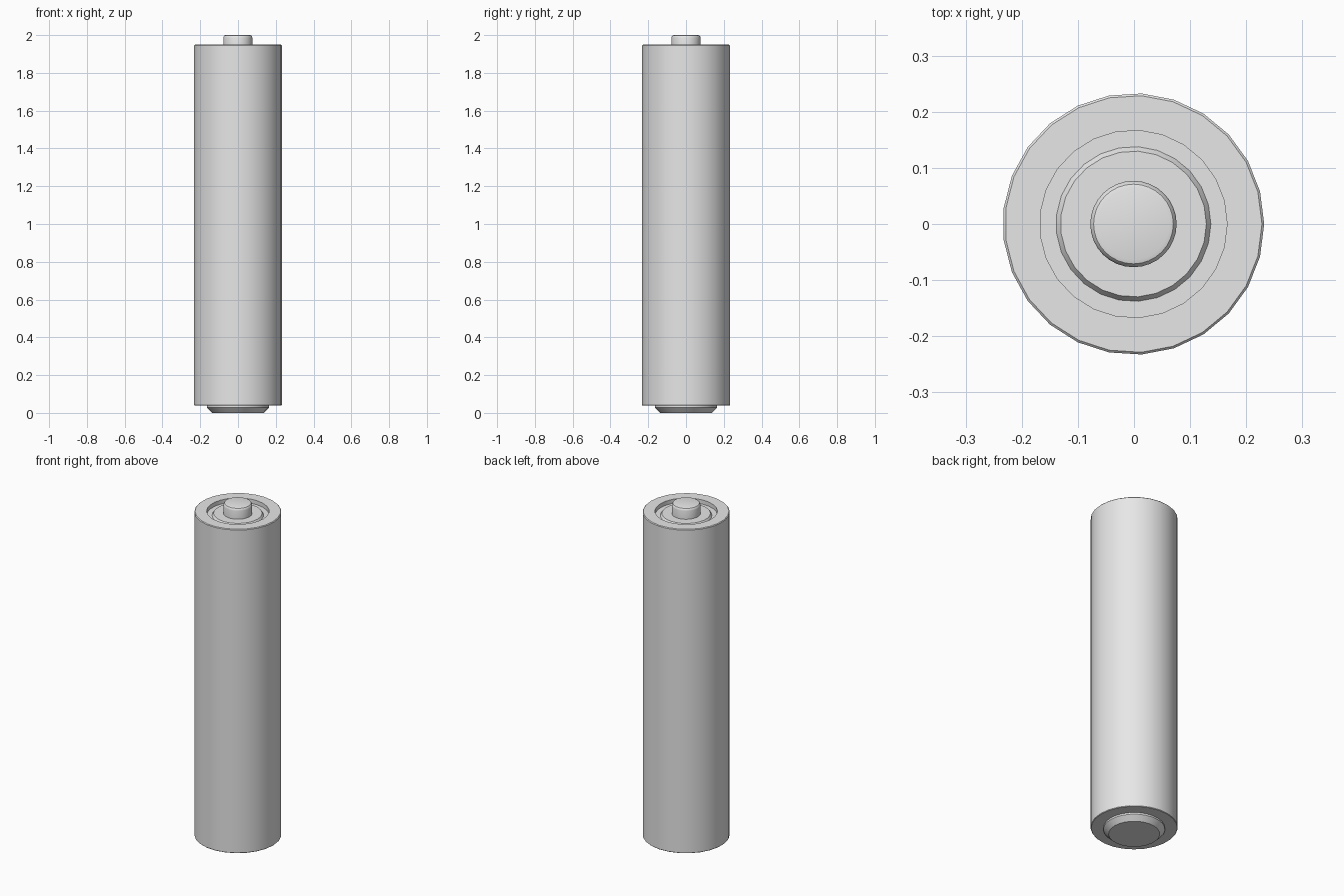
import bpy, bmesh
from math import radians, tau, cos, sin

cube = bpy.data.objects.get("Cube")
if cube:
    bpy.data.objects.remove(cube)

grey = bpy.data.materials.new("light grey")
grey.use_nodes = True
COLOUR = (0.8, 0.8, 0.8, 1)
grey.diffuse_color = COLOUR
grey.node_tree.nodes["Principled BSDF"].inputs["Base Color"].default_value = COLOUR


def lathe(name, profile, sides):
    """Spin a bottom-to-top (radius, z) profile around z; flat ends are capped."""
    bm = bmesh.new()
    rings = [[bm.verts.new((r * cos(tau * i / sides) - 0.001, r * sin(tau * i / sides), z))
              for i in range(sides)] for r, z in profile]
    for low, high in zip(rings, rings[1:]):
        for i in range(sides):
            j = (i + 1) % sides
            bm.faces.new((low[i], low[j], high[j], high[i]))
    bm.faces.new(reversed(rings[0]))
    bm.faces.new(rings[-1])
    mesh = bpy.data.meshes.new(name)
    bm.to_mesh(mesh)
    bm.free()
    mesh.materials.append(grey)
    obj = bpy.data.objects.new(name, mesh)
    bpy.context.collection.objects.link(obj)
    bpy.ops.object.select_all(action='DESELECT')
    obj.select_set(True)
    bpy.context.view_layer.objects.active = obj
    bpy.ops.object.shade_smooth_by_angle(angle=radians(30))
    return obj


# Casing: chamfered base contact, long wall, rim, groove and raised inner disc
lathe("casing", [
    (0.137, 0), (0.165, 0.028), (0.165, 0.038),
    (0.230, 0.038), (0.233, 0.041), (0.233, 1.945), (0.229, 1.949),
    (0.167, 1.949), (0.167, 1.925), (0.138, 1.925), (0.130, 1.937),
], 25)

# Terminal: rounded button on the inner disc
lathe("terminal_button", [
    (0.077, 1.93), (0.077, 1.986), (0.075, 1.993), (0.071, 1.998), (0.064, 2.0),
], 32)
